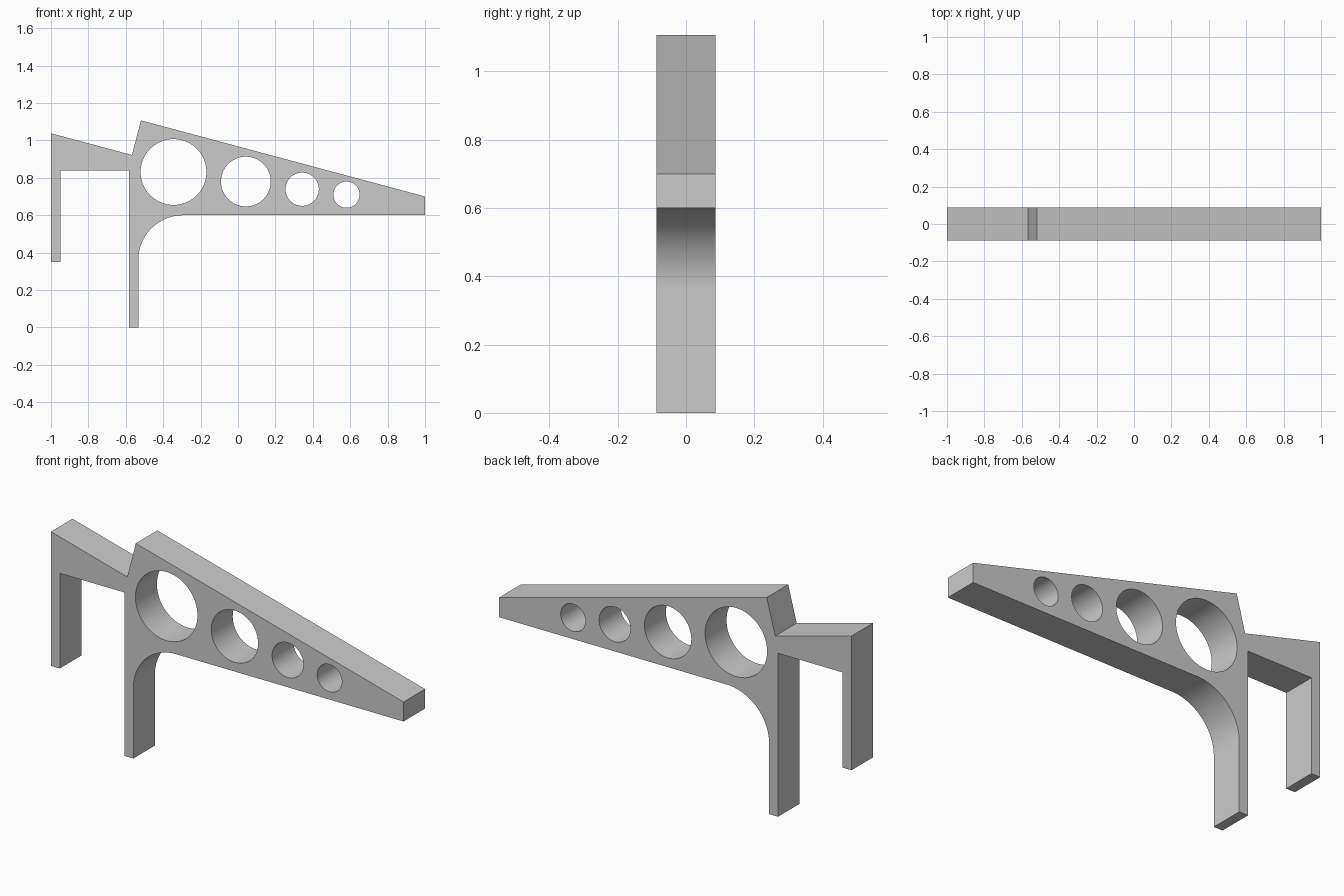
import bpy, bmesh
from math import cos, sin, pi, radians

if "Cube" in bpy.data.objects:
    bpy.data.objects.remove(bpy.data.objects["Cube"])

HALF_DEPTH = 0.087


def arc(cx, cz, r, a0, a1, n):
    return [(cx + r * cos(a0 + (a1 - a0) * i / n),
             cz + r * sin(a0 + (a1 - a0) * i / n)) for i in range(n + 1)]


def add_loop(curve, points):
    spline = curve.splines.new('POLY')
    spline.points.add(len(points) - 1)
    for p, (x, z) in zip(spline.points, points):
        p.co = (x, z, 0, 1)
    spline.use_cyclic_u = True


curve = bpy.data.curves.new("bracket_frame", 'CURVE')
curve.dimensions = '2D'
curve.fill_mode = 'BOTH'
curve.extrude = HALF_DEPTH

# Outline: short rear leg, tall front leg with curved brace, tapering arm
outline = [(-1, 0.35), (-0.95, 0.35), (-0.95, 0.838), (-0.583, 0.838),
           (-0.583, 0), (-0.533, 0)]
outline += arc(-0.293, 0.36, 0.24, pi, pi / 2, 20)
outline += [(1, 0.6), (1, 0.70), (-0.519, 1.107), (-0.567, 0.922), (-1, 1.038)]
add_loop(curve, outline)

# Round lightening holes, shrinking along the arm
for x, z, r in [(-0.345, 0.831, 0.176), (0.042, 0.78, 0.133),
                (0.343, 0.739, 0.089), (0.58, 0.71, 0.07)]:
    add_loop(curve, arc(x, z, r, 0, 2 * pi, 64)[:-1])

# Stand the extruded profile upright and turn it into a clean mesh
frame = bpy.data.objects.new("bracket_frame", curve)
bpy.context.collection.objects.link(frame)
frame.rotation_euler.x = radians(90)
bpy.context.view_layer.objects.active = frame
frame.select_set(True)
bpy.ops.object.convert(target='MESH')
bpy.ops.object.transform_apply(location=False, rotation=True, scale=False)

frame = bpy.context.object
bm = bmesh.new()
bm.from_mesh(frame.data)
bmesh.ops.remove_doubles(bm, verts=bm.verts, dist=1e-5)
bmesh.ops.recalc_face_normals(bm, faces=bm.faces)
bm.to_mesh(frame.data)
bm.free()
bpy.ops.object.shade_smooth_by_angle(angle=radians(12))
